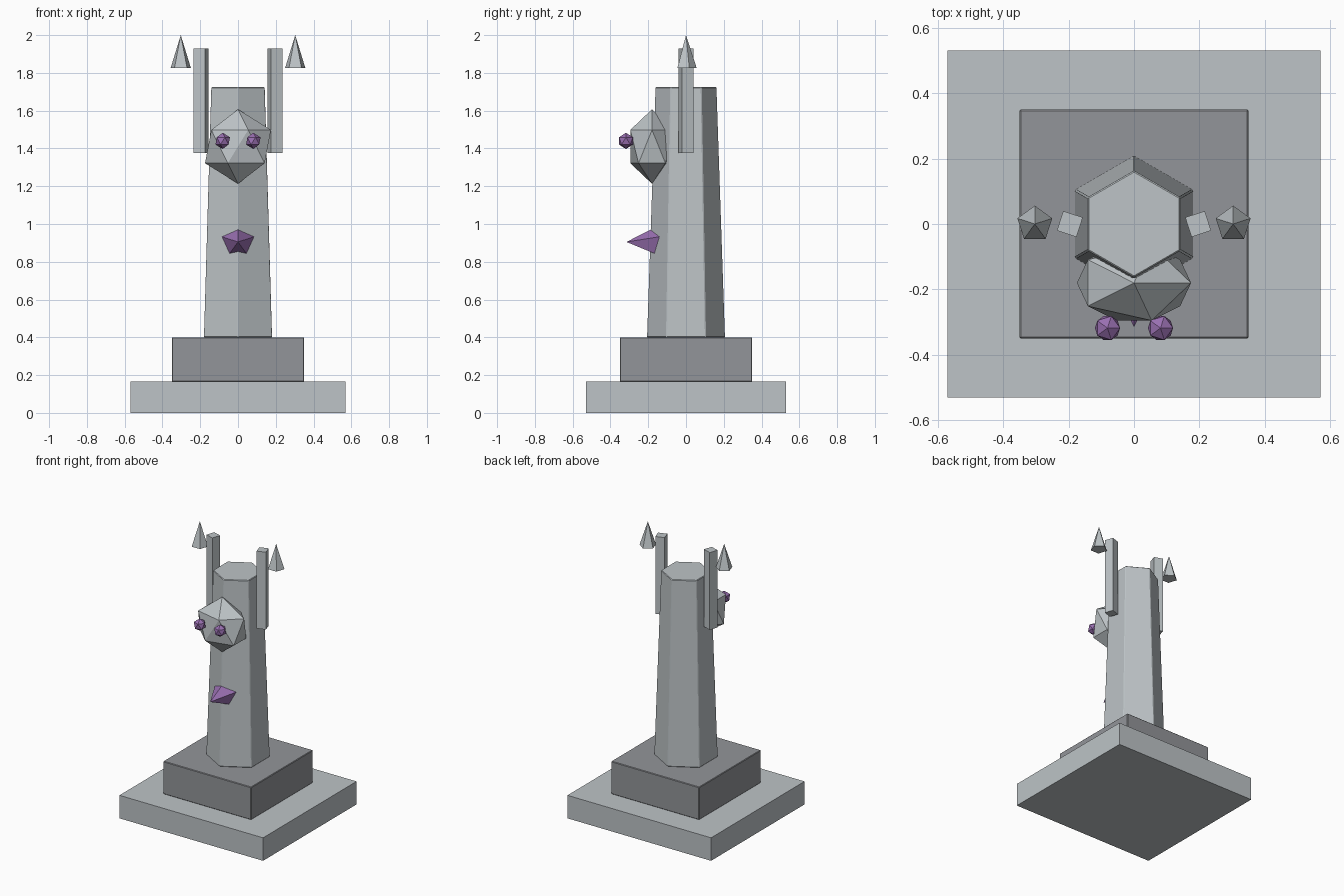
import bpy
from math import radians

cube = bpy.data.objects.get("Cube")
if cube:
    bpy.data.objects.remove(cube, do_unlink=True)


def material(name, rgb):
    mat = bpy.data.materials.new(name)
    mat.use_nodes = True
    mat.diffuse_color = (*rgb, 1)
    mat.node_tree.nodes["Principled BSDF"].inputs["Base Color"].default_value = (*rgb, 1)
    return mat


STONE = material("pale stone", (0.51, 0.55, 0.57))
DARK = material("dark stone", (0.29, 0.30, 0.32))
PURPLE = material("purple", (0.32, 0.16, 0.44))


def finish(name, mat, scale=(1, 1, 1), bevel=0):
    obj = bpy.context.object
    obj.name = name
    obj.scale = scale
    obj.data.materials.append(mat)
    if bevel:
        mod = obj.modifiers.new("worn edges", "BEVEL")
        mod.width = bevel
        mod.segments = 1
    return obj


def box(name, mat, size, loc, turn=0, bevel=0):
    bpy.ops.mesh.primitive_cube_add(size=1, location=loc, rotation=(0, 0, turn))
    obj = finish(name, mat, bevel=bevel)
    for v in obj.data.vertices:
        v.co = [c * s for c, s in zip(v.co, size)]


def cone(name, mat, sides, r1, r2, depth, loc, rot=(0, 0, 0), bevel=0):
    bpy.ops.mesh.primitive_cone_add(vertices=sides, radius1=r1, radius2=r2,
                                    depth=depth, location=loc, rotation=rot)
    finish(name, mat, bevel=bevel)


def gem(name, mat, radii, loc):
    bpy.ops.mesh.primitive_ico_sphere_add(subdivisions=1, radius=1, location=loc)
    finish(name, mat, radii)


# Stepped base and tapered six-sided shaft
box("base_slab", STONE, (1.14, 1.06, 0.165), (0, 0, 0.0825))
box("plinth", DARK, (0.70, 0.70, 0.235), (0, 0, 0.2825), bevel=0.004)
cone("shaft", STONE, 6, 0.208, 0.163, 1.325, (0, 0, 1.0625), bevel=0.004)

# Carved head and the spike below it
gem("head", STONE, (0.195, 0.135, 0.197), (0, -0.18, 1.41))
cone("chest_spike", PURPLE, 5, 0.092, 0, 0.18, (0, -0.225, 0.905), (radians(90), 0, 0))

# Mirrored eyes, upright posts and floating spikes
for side, s in (("left", 1), ("right", -1)):
    gem(side + "_eye", PURPLE, (0.043,) * 3, (s * 0.081, -0.318, 1.44))
    box(side + "_post", STONE, (0.063, 0.063, 0.555), (s * 0.196, 0, 1.6525), s * radians(18))
    cone(side + "_spike", STONE, 5, 0.056, 0, 0.173, (s * 0.303, 0, 1.9135))
